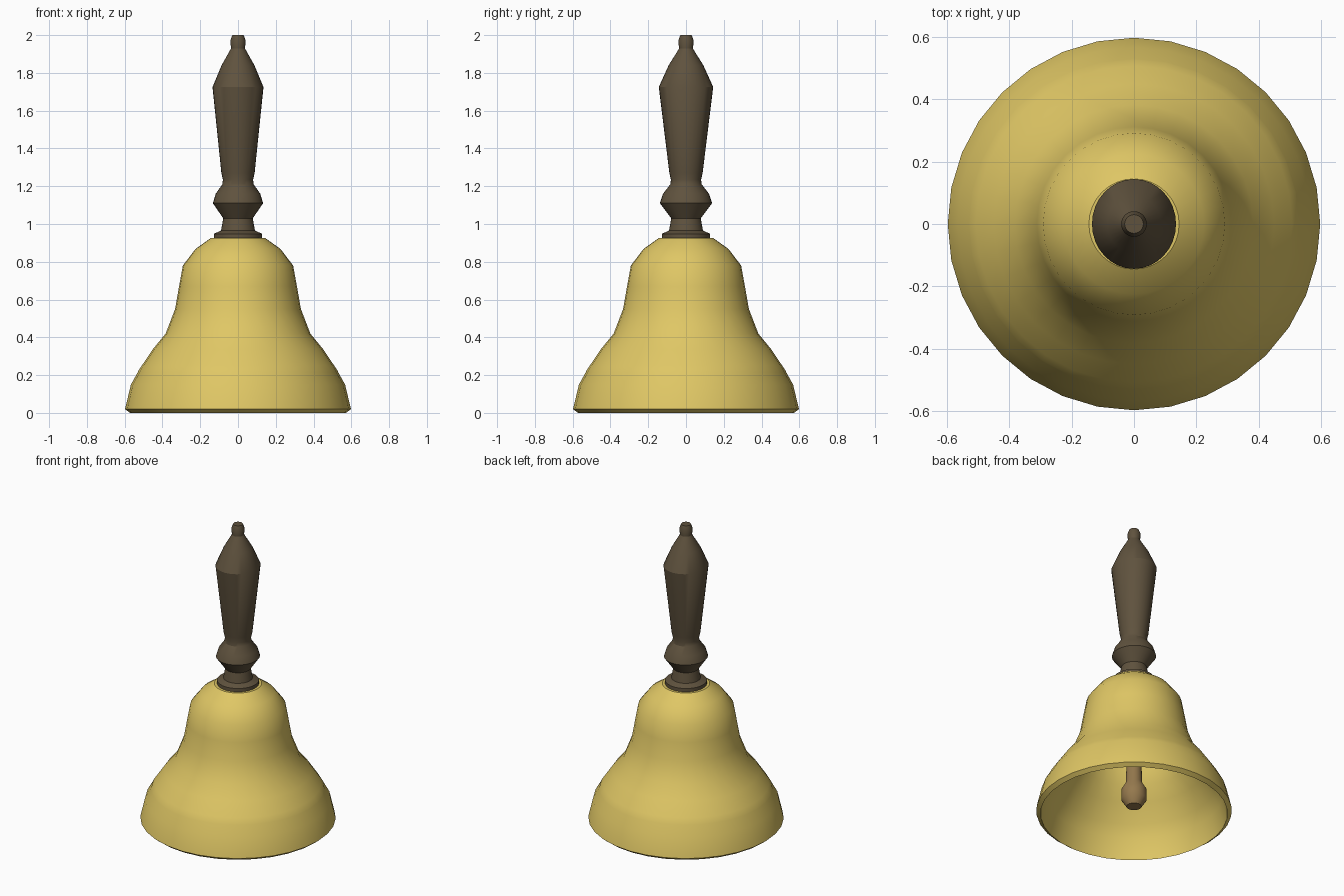
import bpy, bmesh, math

if "Cube" in bpy.data.objects:
    bpy.data.objects.remove(bpy.data.objects["Cube"])

SIDES = 32


def material(name, rgb):
    m = bpy.data.materials.new(name)
    m.diffuse_color = (*rgb, 1)
    m.use_nodes = True
    m.node_tree.nodes["Principled BSDF"].inputs["Base Color"].default_value = m.diffuse_color
    return m


def lathe(name, profile, mat, angle, close=False):
    """Revolve (radius, z[, y_radius]) points; closed loop or capped ends."""
    bm = bmesh.new()
    rings = []
    for p in profile:
        rx, z, ry = p[0], p[1], p[-1] if len(p) == 3 else p[0]
        rings.append([bm.verts.new((rx * math.cos(2 * math.pi * i / SIDES),
                                    ry * math.sin(2 * math.pi * i / SIDES), z))
                      for i in range(SIDES)])
    for a, b in zip(rings, rings[1:]):
        for i in range(SIDES):
            j = (i + 1) % SIDES
            bm.faces.new((a[i], a[j], b[j], b[i]))
    bm.faces.new(rings[0])
    bm.faces.new(rings[-1])
    bmesh.ops.recalc_face_normals(bm, faces=bm.faces)
    me = bpy.data.meshes.new(name)
    bm.to_mesh(me)
    bm.free()
    me.materials.append(mat)
    ob = bpy.data.objects.new(name, me)
    bpy.context.collection.objects.link(ob)
    bpy.ops.object.select_all(action='DESELECT')
    ob.select_set(True)
    bpy.context.view_layer.objects.active = ob
    bpy.ops.object.shade_smooth_by_angle(angle=math.radians(angle))
    return ob


brass = material("brass", (0.74, 0.57, 0.13))
wood = material("dark_wood", (0.115, 0.085, 0.048))
bronze = material("bronze", (0.30, 0.19, 0.075))

# Bell: outer wall from crown down to the rim, then back up the inside
outer = [(0.145, 0.925), (0.225, 0.868), (0.292, 0.78), (0.312, 0.67),
         (0.333, 0.55), (0.383, 0.42), (0.45, 0.338), (0.508, 0.252),
         (0.528, 0.222), (0.53, 0.216), (0.567, 0.15), (0.598, 0.02),
         (0.572, 0.0)]
inner = [(0.568, 0.02), (0.543, 0.14), (0.502, 0.213), (0.43, 0.325),
         (0.36, 0.41), (0.31, 0.545), (0.27, 0.77), (0.20, 0.85),
         (0.13, 0.9)]
lathe("bell", outer + inner, brass, 35)

# Turned handle, slightly oval at the grip
handle = [(0.128, 0.918), (0.128, 0.948), (0.09, 0.965), (0.078, 1.03),
          (0.133, 1.11, 0.138), (0.118, 1.16, 0.122), (0.083, 1.21),
          (0.08, 1.235), (0.088, 1.27), (0.135, 1.725, 0.144),
          (0.087, 1.84, 0.092), (0.045, 1.915), (0.037, 1.93),
          (0.041, 1.97), (0.03, 2.0)]
lathe("handle", handle, wood, 30)

# Clapper hanging inside from the crown
clapper = [(0.045, 0.05), (0.078, 0.1), (0.078, 0.165), (0.05, 0.215),
           (0.03, 0.91)]
lathe("clapper", clapper, bronze, 35)
